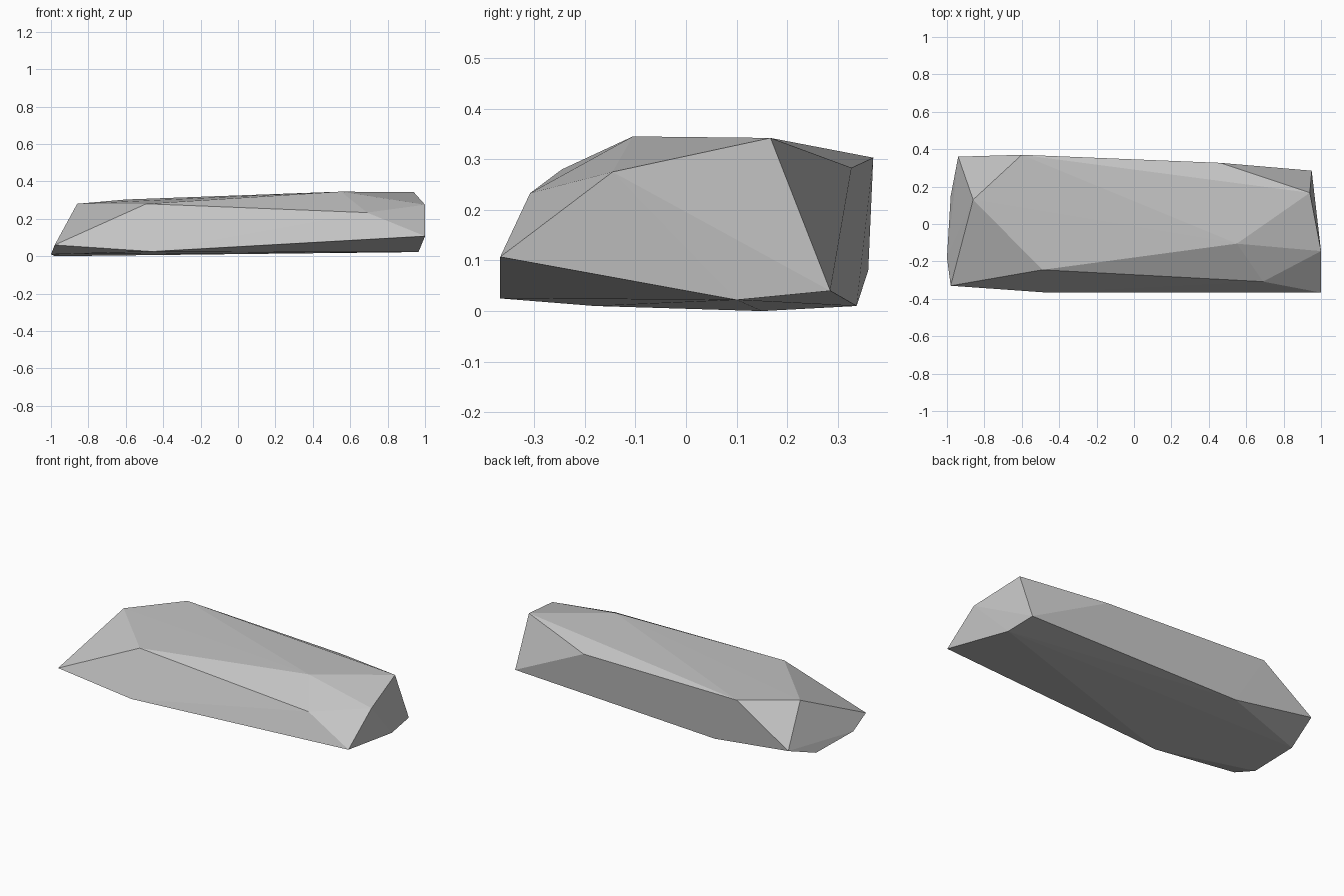
import bpy
import bmesh

default = bpy.data.objects.get("Cube")
if default:
    bpy.data.objects.remove(default, do_unlink=True)


def make_material(name, rgb):
    mat = bpy.data.materials.new(name)
    mat.use_nodes = True
    mat.diffuse_color = (*rgb, 1)
    shader = mat.node_tree.nodes["Principled BSDF"]
    shader.inputs["Base Color"].default_value = (*rgb, 1)
    shader.inputs["Roughness"].default_value = 0.9
    return mat


def make_rock(name, corners, material):
    """Chiselled stone: the convex hull around a few corner points."""
    bm = bmesh.new()
    for corner in corners:
        bm.verts.new(corner)
    hull = bmesh.ops.convex_hull(bm, input=bm.verts[:])
    loose = {v for v in hull["geom_interior"] + hull["geom_unused"]
             if isinstance(v, bmesh.types.BMVert)}
    bmesh.ops.delete(bm, geom=list(loose), context="VERTS")
    bmesh.ops.recalc_face_normals(bm, faces=bm.faces[:])
    for face in bm.faces:
        face.smooth = False
    mesh = bpy.data.meshes.new(name)
    bm.to_mesh(mesh)
    bm.free()
    mesh.materials.append(material)
    rock = bpy.data.objects.new(name, mesh)
    bpy.context.collection.objects.link(rock)
    return rock


# Crown: corners of the broad upper facets
crown = [
    (-.86, .13, .28), (-.6, .37, .303), (-.49, -.245, .28),
    (.55, -.105, .345), (.46, .327, .283), (.94, .167, .342),
]
# Flanks: corners around the sloping sides and ends
flanks = [
    (-.98, -.33, .06), (-.94, .36, .08), (.69, -.308, .233),
    (1, -.145, .275), (1, -.367, .107), (.95, .285, .04),
]
# Underside: corners of the nearly flat base
underside = [
    (-1, -.18, .01), (-.98, .15, 0), (-.43, .337, .01),
    (-.46, -.367, .025), (.965, .1, .022),
]

stone = make_material("grey stone", (.55, .55, .55))
make_rock("rock_slab", crown + flanks + underside, stone)
